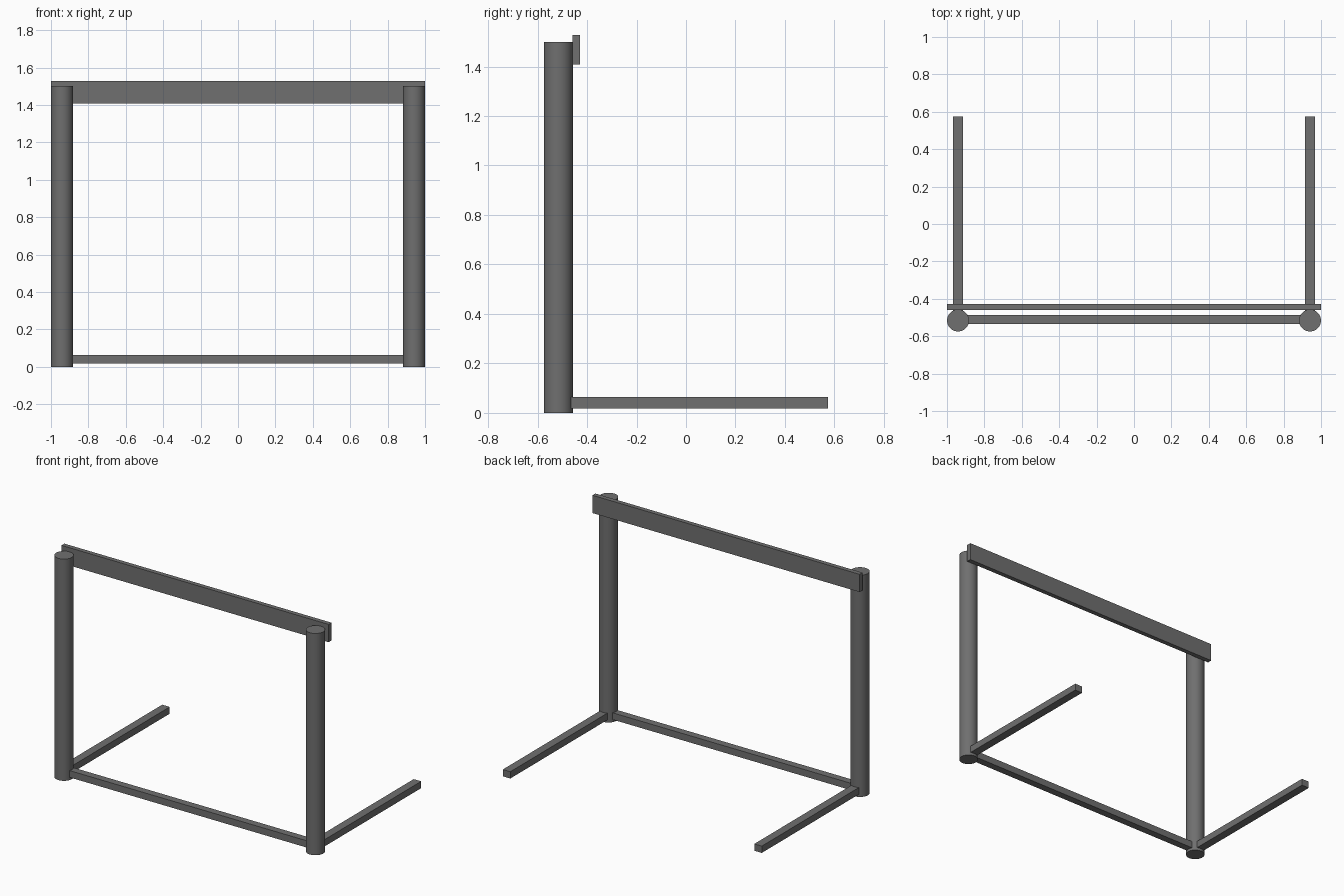
import bpy, bmesh
from mathutils import Matrix, Vector

if "Cube" in bpy.data.objects:
    bpy.data.objects.remove(bpy.data.objects["Cube"])

grey = bpy.data.materials.new("dark grey")
grey.diffuse_color = (0.16, 0.16, 0.16, 1)
grey.use_nodes = True
grey.node_tree.nodes["Principled BSDF"].inputs["Base Color"].default_value = grey.diffuse_color


def finish(name, bm):
    mesh = bpy.data.meshes.new(name)
    bm.to_mesh(mesh)
    bm.free()
    mesh.materials.append(grey)
    obj = bpy.data.objects.new(name, mesh)
    bpy.context.collection.objects.link(obj)
    return obj


def box(name, lo, hi):
    lo, hi = Vector(lo), Vector(hi)
    bm = bmesh.new()
    bmesh.ops.create_cube(bm, size=1, matrix=Matrix.Translation((lo + hi) / 2)
                          @ Matrix.Diagonal((*(hi - lo), 1)))
    return finish(name, bm)


def post(name, x, y, radius, height):
    bm = bmesh.new()
    bmesh.ops.create_cone(bm, cap_ends=True, segments=48, radius1=radius,
                          radius2=radius, depth=height,
                          matrix=Matrix.Translation((x, y, height / 2)))
    for f in bm.faces:
        f.smooth = abs(f.normal.z) < 0.5
    for e in bm.edges:  # keep the cap rims sharp
        e.smooth = all(f.smooth for f in e.link_faces)
    return finish(name, bm)


POST_X, POST_Y, POST_R = 0.941, -0.516, 0.0585
BAR_Z = (0.018, 0.064)

# Upright posts with a floor leg running back from each
for side, s in (("left", -1), ("right", 1)):
    x = s * POST_X
    post(side + "_post", x, POST_Y, POST_R, 1.5)
    box(side + "_floor_leg", (x - 0.028, POST_Y + 0.05, BAR_Z[0]),
        (x + 0.028, 0.574, BAR_Z[1]))

# Floor bar between the posts
box("floor_bar", (-POST_X + 0.05, -0.535, BAR_Z[0]), (POST_X - 0.05, -0.486, BAR_Z[1]))

# Flat top rail fixed behind the posts
box("top_rail", (-1, -0.459, 1.408), (1, -0.428, 1.528))
